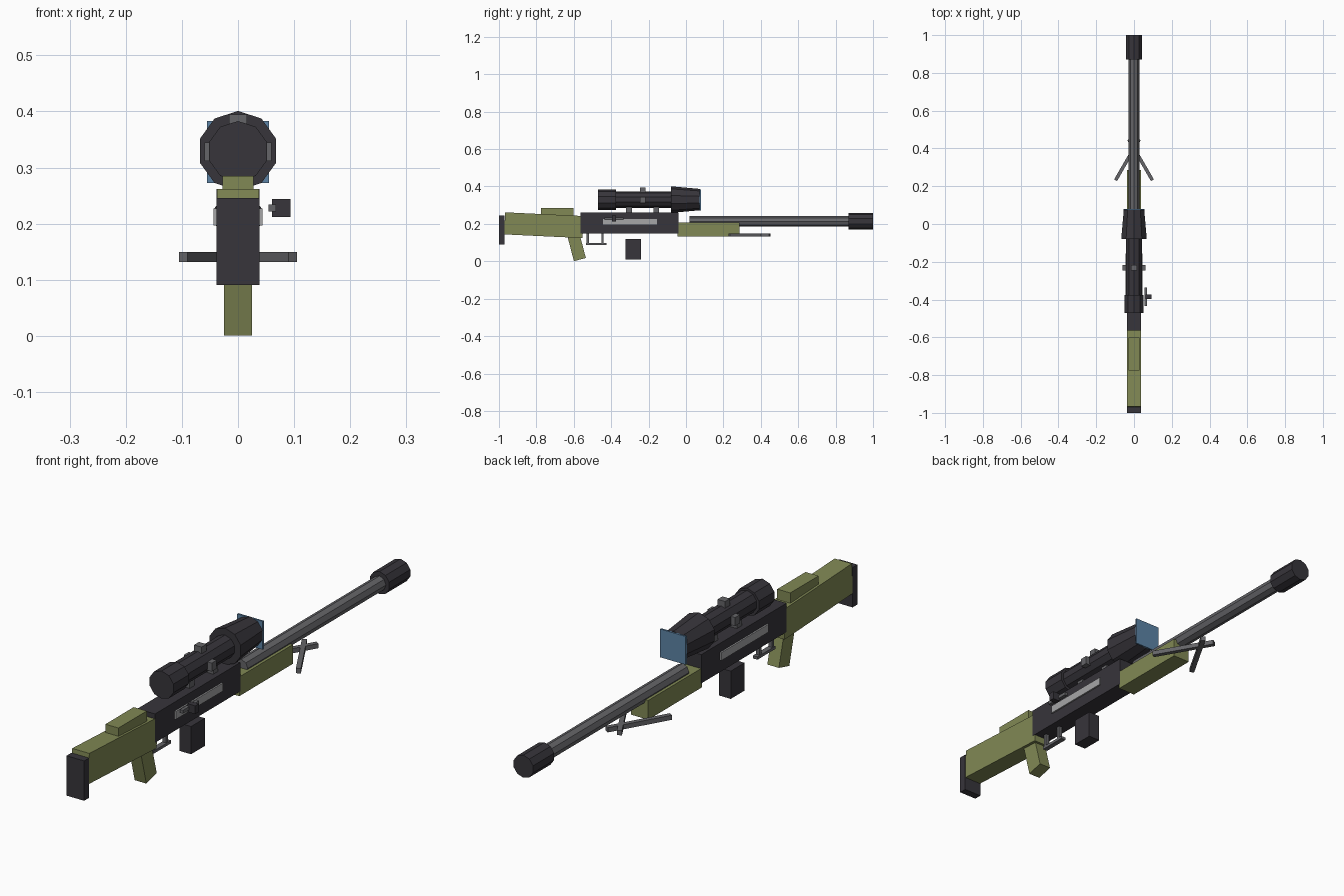
import bpy, bmesh
from math import radians
from mathutils import Matrix, Vector

cube = bpy.data.objects.get("Cube")
if cube:
    bpy.data.objects.remove(cube, do_unlink=True)


def material(name, rgb):
    m = bpy.data.materials.new(name)
    m.use_nodes = True
    color = (*rgb, 1)
    m.diffuse_color = color
    m.node_tree.nodes["Principled BSDF"].inputs["Base Color"].default_value = color
    return m


DARK = material("dark metal", (0.038, 0.035, 0.043))
GRAY = material("gray metal", (0.13, 0.13, 0.14))
LIGHT = material("light steel", (0.38, 0.38, 0.39))
OLIVE = material("olive", (0.22, 0.25, 0.09))
BLUE = material("lens blue", (0.11, 0.23, 0.38))


def finish(bm, name, mat):
    mesh = bpy.data.meshes.new(name)
    bm.to_mesh(mesh)
    bm.free()
    mesh.materials.append(mat)
    obj = bpy.data.objects.new(name, mesh)
    bpy.context.collection.objects.link(obj)


def box(name, mat, center, size, tilt=0, turn=0):
    """Box with a tilt about x and a turn about z, in degrees."""
    bm = bmesh.new()
    matrix = (Matrix.Translation(center) @ Matrix.Rotation(radians(turn), 4, 'Z')
              @ Matrix.Rotation(radians(tilt), 4, 'X') @ Matrix.Diagonal((*size, 1)))
    bmesh.ops.create_cube(bm, size=1, matrix=matrix)
    finish(bm, name, mat)


def tube(name, mat, y0, y1, z, r0, r1, sides=10, x=0):
    """Flat-sided solid running along y."""
    bm = bmesh.new()
    matrix = Matrix.Translation((x, (y0 + y1) / 2, z)) @ Matrix.Rotation(radians(-90), 4, 'X')
    bmesh.ops.create_cone(bm, cap_ends=True, segments=sides, radius1=r0, radius2=r1,
                          depth=y1 - y0, matrix=matrix)
    finish(bm, name, mat)


# Stock, grip and fore-end
box("stock", OLIVE, (0, -0.76, 0.193), (0.074, 0.42, 0.118), tilt=-2.7)
box("butt_pad", DARK, (0, -0.985, 0.168), (0.076, 0.03, 0.155))
box("cheek_rest", OLIVE, (0, -0.688, 0.265), (0.056, 0.174, 0.04))
box("grip", OLIVE, (0, -0.585, 0.077), (0.05, 0.066, 0.14), tilt=14.6)
box("fore_end", OLIVE, (0, 0.12, 0.17), (0.074, 0.33, 0.075))

# Receiver, side plates and magazine
box("receiver", DARK, (0, -0.302, 0.206), (0.076, 0.525, 0.112))
for side, s in (("left", 1), ("right", -1)):
    box(side + "_side_plate", LIGHT, (0.041 * s, -0.3, 0.212), (0.006, 0.29, 0.031))
box("magazine", DARK, (0, -0.282, 0.064), (0.05, 0.085, 0.108))

# Bolt handle
box("bolt_rod", GRAY, (0.061, -0.385, 0.228), (0.013, 0.1, 0.013))
box("bolt_knob", DARK, (0.077, -0.385, 0.228), (0.033, 0.023, 0.032))

# Trigger guard
box("trigger_guard_bar", GRAY, (0, -0.48, 0.093), (0.02, 0.11, 0.011))
for name, y in (("rear", -0.525), ("front", -0.447)):
    box(name + "_guard_post", GRAY, (0, y, 0.122), (0.015, 0.012, 0.06))

# Barrel and muzzle
tube("barrel", GRAY, 0.02, 0.88, 0.213, 0.028, 0.028, sides=8)
tube("muzzle", DARK, 0.87, 1.0, 0.214, 0.044, 0.044)

# Scope
tube("scope_eyepiece", DARK, -0.47, -0.375, 0.329, 0.054, 0.054)
tube("scope_tube", DARK, -0.38, -0.07, 0.33, 0.044, 0.044)
tube("scope_objective", DARK, -0.08, 0.075, 0.33, 0.071, 0.057)
box("scope_lens", BLUE, (0, 0.077, 0.328), (0.11, 0.007, 0.11))
box("top_turret", GRAY, (0, -0.232, 0.38), (0.032, 0.03, 0.03))
for side, s in (("left", 1), ("right", -1)):
    box(side + "_turret", GRAY, (0.047 * s, -0.232, 0.328), (0.026, 0.03, 0.033))
for name, y in (("rear", -0.305), ("front", -0.16)):
    box(name + "_scope_mount", GRAY, (0, y, 0.274), (0.032, 0.03, 0.034))

# Crossed bipod legs
for side, s in (("left", 1), ("right", -1)):
    box(side + "_bipod_leg", GRAY, (0.035 * s, 0.34, 0.141), (0.018, 0.25, 0.018), turn=30 * s)
